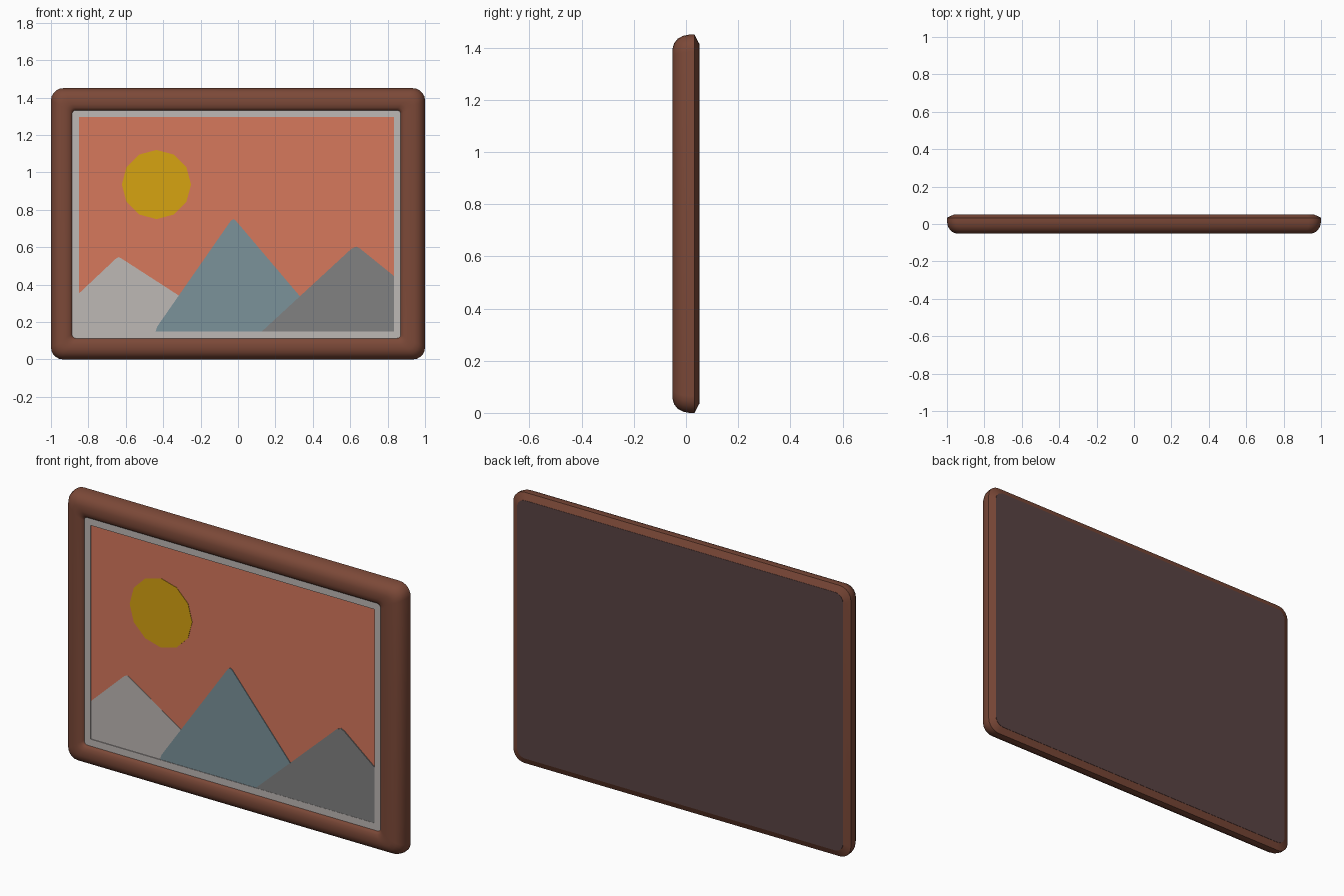
import bpy, bmesh, math

if "Cube" in bpy.data.objects:
    bpy.data.objects.remove(bpy.data.objects["Cube"])


def material(name, srgb):
    m = bpy.data.materials.new(name)
    lin = [((c / 255 + 0.055) / 1.055) ** 2.4 for c in srgb]
    m.diffuse_color = (*lin, 1)
    m.use_nodes = True
    m.node_tree.nodes["Principled BSDF"].inputs["Base Color"].default_value = m.diffuse_color
    return m


WOOD = material("brown wood", (124, 73, 56))
BACK = material("dark backing", (90, 67, 67))
PALE = material("pale grey", (190, 184, 181))
SKY = material("coral sky", (214, 120, 92))
SUN = material("mustard sun", (214, 163, 17))
BLUE = material("slate blue", (123, 146, 154))
GREY = material("mid grey", (129, 129, 129))


def rounded_rect(x0, x1, z0, z1, r, y, steps=5):
    """Points of a rounded rectangle in the xz plane."""
    pts = []
    corners = [(x1 - r, z1 - r), (x0 + r, z1 - r), (x0 + r, z0 + r), (x1 - r, z0 + r)]
    for i, (cx, cz) in enumerate(corners):
        for k in range(steps + 1):
            a = math.pi / 2 * (i + k / steps)
            pts.append((cx + r * math.cos(a), y, cz + r * math.sin(a)))
    return pts


def finish(name, bm, mat, smooth=False):
    bmesh.ops.recalc_face_normals(bm, faces=bm.faces)
    me = bpy.data.meshes.new(name)
    bm.to_mesh(me)
    bm.free()
    me.materials.append(mat)
    ob = bpy.data.objects.new(name, me)
    bpy.context.collection.objects.link(ob)
    if smooth:
        bpy.ops.object.select_all(action='DESELECT')
        ob.select_set(True)
        bpy.context.view_layer.objects.active = ob
        bpy.ops.object.shade_smooth_by_angle(angle=math.radians(40))
    return ob


def loft(name, loops, mat, closed=False, smooth=False):
    """Bridge equal-length loops one after another."""
    bm = bmesh.new()
    rings = [[bm.verts.new(p) for p in loop] for loop in loops]
    if closed:
        rings.append(rings[0])
    n = len(rings[0])
    for a, b in zip(rings, rings[1:]):
        for i in range(n):
            j = (i + 1) % n
            bm.faces.new((a[i], a[j], b[j], b[i]))
    return finish(name, bm, mat, smooth)


def plate(name, pts, y_front, y_back, mat):
    """Thin flat plate from an xz outline."""
    bm = bmesh.new()
    front = [bm.verts.new((x, y_front, z)) for x, z in pts]
    back = [bm.verts.new((x, y_back, z)) for x, z in pts]
    bm.faces.new(front)
    bm.faces.new(back[::-1])
    n = len(pts)
    for i in range(n):
        j = (i + 1) % n
        bm.faces.new((front[i], back[i], back[j], front[j]))
    return finish(name, bm, mat)


# Wooden frame: outer profile (inset, y), then inner profile (outset from opening, y)
H = 1.45
OX0, OX1, OZ0, OZ1 = -0.885, 0.868, 0.115, 1.33
outer = [(0.035, 0.05), (0.0, 0.033), (0.0, 0.012), (0.005, -0.012),
         (0.016, -0.032), (0.034, -0.046), (0.055, -0.052)]
inner = [(0.035, -0.052), (0.016, -0.047), (0.004, -0.038), (0.0, -0.026), (0.0, 0.0)]
loops = [rounded_rect(-1 + i, 1 - i, i, H - i, max(0.065 - 0.5 * i, 0.03), y)
         for i, y in outer]
loops += [rounded_rect(OX0 - o, OX1 + o, OZ0 - o, OZ1 + o, 0.02 + 0.4 * o, y)
          for o, y in inner]
loft("wooden_frame", loops, WOOD, smooth=True)

# Backing panel closing the rear
i = 0.034
plate("backing_panel", [(p[0], p[2]) for p in
      rounded_rect(-1 + i, 1 - i, i, H - i, 0.048, 0)], 0.043, 0.051, BACK)

# Pale border around the picture
X0, X1, Z0, Z1 = -0.85, 0.834, 0.15, 1.295
loft("picture_border", [
    rounded_rect(OX0 - 0.002, OX1 + 0.002, OZ0 - 0.002, OZ1 + 0.002, 0.02, -0.026),
    rounded_rect(OX0 - 0.002, OX1 + 0.002, OZ0 - 0.002, OZ1 + 0.002, 0.02, -0.034),
    rounded_rect(X0, X1, Z0, Z1, 0.001, -0.034),
    rounded_rect(X0, X1, Z0, Z1, 0.001, -0.026)], PALE, closed=True)

# Picture: sky, sun and three overlapping mountains
plate("sky", [(X0, Z0), (X1, Z0), (X1, Z1), (X0, Z1)], -0.028, -0.022, SKY)
plate("sun", [(-0.436 + 0.185 * math.cos(k * math.pi / 6),
               0.935 + 0.185 * math.sin(k * math.pi / 6)) for k in range(12)],
      -0.030, -0.027, SUN)
plate("left_mountain", [(X0, Z0), (-0.02, Z0), (-0.622, 0.539), (-0.638, 0.547),
                        (-0.655, 0.537), (X0, 0.353)], -0.030, -0.027, PALE)
plate("middle_mountain", [(-0.44, Z0), (0.49, Z0), (-0.012, 0.742), (-0.025, 0.75),
                          (-0.038, 0.742), (-0.422, 0.19), (-0.432, 0.175)],
      -0.0315, -0.027, BLUE)
plate("right_mountain", [(0.128, Z0), (X1, Z0), (X1, 0.446), (0.652, 0.593),
                         (0.632, 0.603), (0.608, 0.593)], -0.033, -0.027, GREY)
